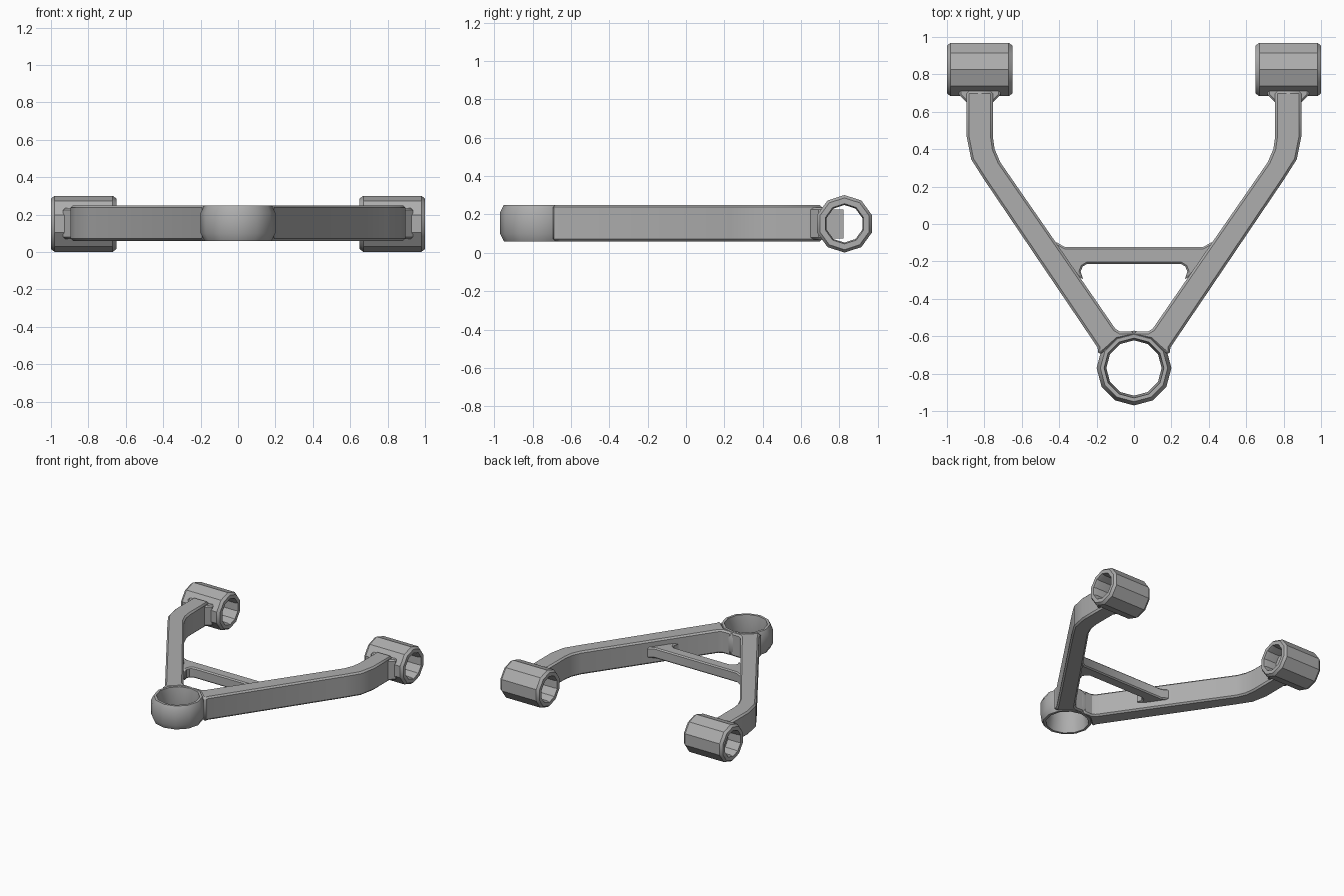
import bpy, bmesh, math
from mathutils import Matrix, Vector

cube = bpy.data.objects.get("Cube")
if cube:
    bpy.data.objects.remove(cube)

grey = bpy.data.materials.new("metal_grey")
grey.use_nodes = True
grey.diffuse_color = (0.42, 0.42, 0.42, 1)
grey.node_tree.nodes["Principled BSDF"].inputs["Base Color"].default_value = (0.42, 0.42, 0.42, 1)


def finish(name, bm, bevel=0):
    """Turn a bmesh into a shaded object, with optional chamfered edges."""
    bmesh.ops.recalc_face_normals(bm, faces=bm.faces[:])
    mesh = bpy.data.meshes.new(name)
    bm.to_mesh(mesh)
    bm.free()
    mesh.materials.append(grey)
    obj = bpy.data.objects.new(name, mesh)
    bpy.context.collection.objects.link(obj)
    if bevel:
        mod = obj.modifiers.new("chamfer", 'BEVEL')
        mod.width = bevel
        mod.segments = 1
        mod.angle_limit = math.radians(50)
    bpy.ops.object.select_all(action='DESELECT')
    obj.select_set(True)
    bpy.context.view_layer.objects.active = obj
    bpy.ops.object.shade_smooth_by_angle(angle=math.radians(30))
    return obj


def plate(name, outline, z0, z1, side=1, bevel=0.015):
    """Extrude a plan outline between two heights."""
    bm = bmesh.new()
    face = bm.faces.new([bm.verts.new((x * side, y, z0)) for x, y in outline])
    new = bmesh.ops.extrude_face_region(bm, geom=[face])["geom"]
    verts = [v for v in new if isinstance(v, bmesh.types.BMVert)]
    bmesh.ops.translate(bm, verts=verts, vec=(0, 0, z1 - z0))
    return finish(name, bm, bevel)


def ring(name, profile, sides, matrix):
    """Revolve a closed (radius, height) profile into a faceted eye."""
    bm = bmesh.new()
    loops = []
    for i in range(sides):
        a = math.tau * i / sides
        loops.append([bm.verts.new((r * math.cos(a), r * math.sin(a), h)) for r, h in profile])
    n = len(profile)
    for i in range(sides):
        p, q = loops[i], loops[(i + 1) % sides]
        for j in range(n):
            k = (j + 1) % n
            bm.faces.new((p[j], q[j], q[k], p[k]))
    bm.transform(matrix)
    return finish(name, bm)


LOW, HIGH = 0.06, 0.25

# Front eye with a slightly waisted bore
ring("front_eye",
     [(0.16, LOW), (0.18, LOW), (0.2, 0.1), (0.2, 0.21), (0.18, HIGH), (0.16, HIGH), (0.148, 0.155)],
     12, Matrix.Translation((0, -0.77, 0)))

# Bent arm outline, ending against the front eye
arm = [(0.755, 0.71), (0.755, 0.47), (0.745, 0.40), (0.715, 0.33), (0.41, -0.11),
       (0.10, -0.56), (0.075, -0.575), (0, -0.575), (0, -0.6), (0.088, -0.618),
       (0.156, -0.68), (0.19, -0.70), (0.195, -0.66), (0.80, 0.235), (0.87, 0.345), (0.895, 0.47),
       (0.895, 0.71)]

for side, word in ((1, "left"), (-1, "right")):
    plate(word + "_arm", arm, LOW, HIGH, side)
    # Flared collar where the arm meets the bushing
    plate(word + "_collar", [(0.755, 0.65), (0.715, 0.69), (0.715, 0.72), (0.935, 0.72),
                             (0.935, 0.69), (0.895, 0.65)], 0.07, 0.235, side, 0.01)
    # Rear bushing lying across the model
    ring(word + "_bushing",
         [(0.105, -0.175), (0.135, -0.175), (0.15, -0.155), (0.15, 0.155), (0.135, 0.175),
          (0.105, 0.175), (0.098, 0.15), (0.098, -0.15)],
         10, Matrix.Translation((side * 0.825, 0.826, 0.151)) @ Matrix.Rotation(math.pi / 2, 4, 'Y'))

# Arm stub that reaches into the right bushing
plate("right_bushing_stub", [(0.76, 0.72), (0.89, 0.72), (0.89, 0.82), (0.76, 0.82)],
      0.075, 0.225, -1, 0)

# Crossbar with flared ends
half = [(0.25, -0.213), (0.275, -0.228), (0.285, -0.255), (0.27, -0.30), (0.33, -0.25),
        (0.43, -0.10), (0.41, -0.10), (0.37, -0.123)]
plate("crossbar", half + [(-x, y) for x, y in reversed(half)], 0.115, 0.2, 1, 0.022)
